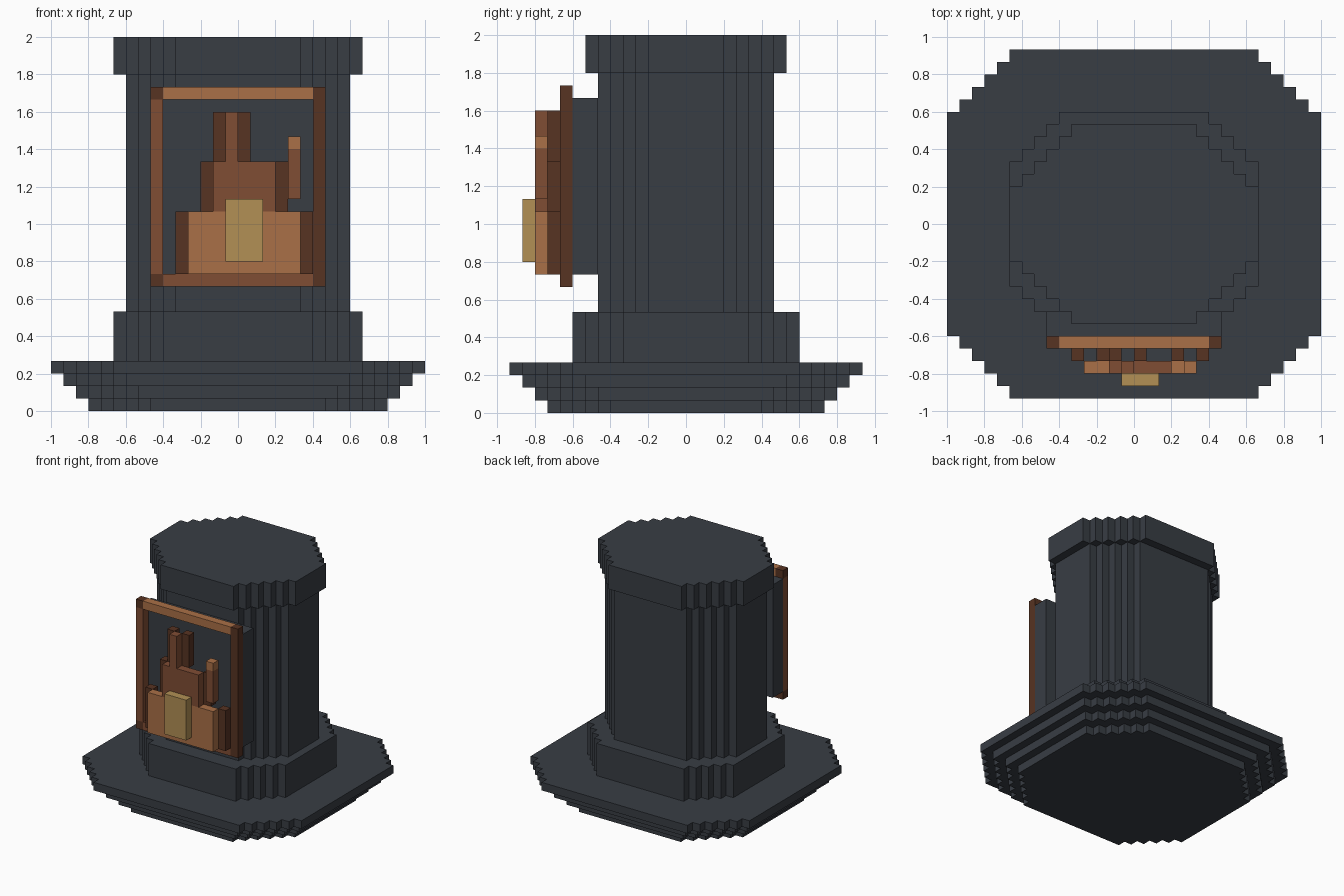
import bpy, bmesh

cube = bpy.data.objects.get("Cube")
if cube:
    bpy.data.objects.remove(cube, do_unlink=True)

U = 2 / 30  # size of one block


def material(name, hex_code):
    rgb = [int(hex_code[i:i + 2], 16) / 255 for i in (0, 2, 4)]
    lin = [c / 12.92 if c <= 0.04045 else ((c + 0.055) / 1.055) ** 2.4 for c in rgb]
    m = bpy.data.materials.new(name)
    m.use_nodes = True
    m.diffuse_color = (*lin, 1)
    m.node_tree.nodes["Principled BSDF"].inputs["Base Color"].default_value = (*lin, 1)
    return m


SLATE = material("dark slate", "383D44")
LIGHT = material("light copper", "AA7047")
MID = material("mid brown", "804D34")
DARK = material("dark brown", "573322")
GOLD = material("dull gold", "B29055")


def finish(bm, name, mat):
    bmesh.ops.recalc_face_normals(bm, faces=bm.faces)
    mesh = bpy.data.meshes.new(name)
    bm.to_mesh(mesh)
    bm.free()
    mesh.materials.append(mat)
    bpy.context.collection.objects.link(bpy.data.objects.new(name, mesh))


def box(name, mat, x, y, z):
    """Box from block ranges (low, high) on each axis."""
    bm = bmesh.new()
    bmesh.ops.create_cube(bm, size=1)
    for v in bm.verts:
        v.co = [U * (r[0] if c < 0 else r[1]) for c, r in zip(v.co, (x, y, z))]
    finish(bm, name, mat)


def stepped_prism(name, mat, hx, hy, steps, z0, z1):
    """Prism with half sizes hx, hy and staircase corners."""
    quarter = [(hx, hy - steps)]
    for i in range(1, steps + 1):
        quarter += [(hx - i, hy - steps + i - 1), (hx - i, hy - steps + i)]
    flipped = quarter[::-1]
    outline = (quarter + [(-x, y) for x, y in flipped]
               + [(-x, -y) for x, y in quarter] + [(x, -y) for x, y in flipped])
    bm = bmesh.new()
    face = bm.faces.new([bm.verts.new((x * U, y * U, z0 * U)) for x, y in outline])
    top = bmesh.ops.extrude_face_region(bm, geom=[face])["geom"]
    for v in top:
        if isinstance(v, bmesh.types.BMVert):
            v.co.z = z1 * U
    finish(bm, name, mat)


# Flaring base, plinth, column and cap
for i in range(4):
    stepped_prism(f"base_tier_{i + 1}", SLATE, 12 + i, 11 + i, 5, i, i + 1)
stepped_prism("plinth", SLATE, 10, 9, 4, 4, 8)
stepped_prism("column", SLATE, 9, 7, 4, 8, 27)
stepped_prism("cap", SLATE, 10, 8, 5, 27, 30)

# Backing panel and picture frame
box("panel", SLATE, (-7, 7), (-9, -7), (11, 25))
FRAME_Y = (-10, -9)
box("frame_top", LIGHT, (-6, 6), FRAME_Y, (25, 26))
box("frame_bottom", MID, (-6, 6), FRAME_Y, (10, 11))
box("frame_left_post", DARK, (6, 7), FRAME_Y, (10, 26))
box("frame_right_post", MID, (-7, -6), FRAME_Y, (11, 25))
for part, z in (("lower", 10), ("upper", 25)):
    box(f"frame_right_{part}_corner", DARK, (-7, -6), FRAME_Y, (z, z + 1))

# Relief emblem: three front tiers, each with a dark strip behind both sides
for name, mat, x0, x1, z0, z1 in (("lower", LIGHT, -4, 5, 11, 16),
                                  ("middle", MID, -2, 3, 16, 20),
                                  ("upper", MID, -1, 0, 20, 24)):
    box(f"emblem_{name}", mat, (x0, x1), (-12, -11), (z0, z1))
    box(f"emblem_{name}_right_strip", DARK, (x0 - 1, x0), (-11, -10), (z0, z1))
    box(f"emblem_{name}_left_strip", DARK, (x1, x1 + 1), (-11, -10), (z0, z1))

# Side handle and gold plate
box("handle", MID, (4, 5), (-12, -11), (17, 21))
box("handle_tip", LIGHT, (4, 5), (-12, -11), (21, 22))
box("gold_plate", GOLD, (-1, 2), (-13, -12), (12, 17))
